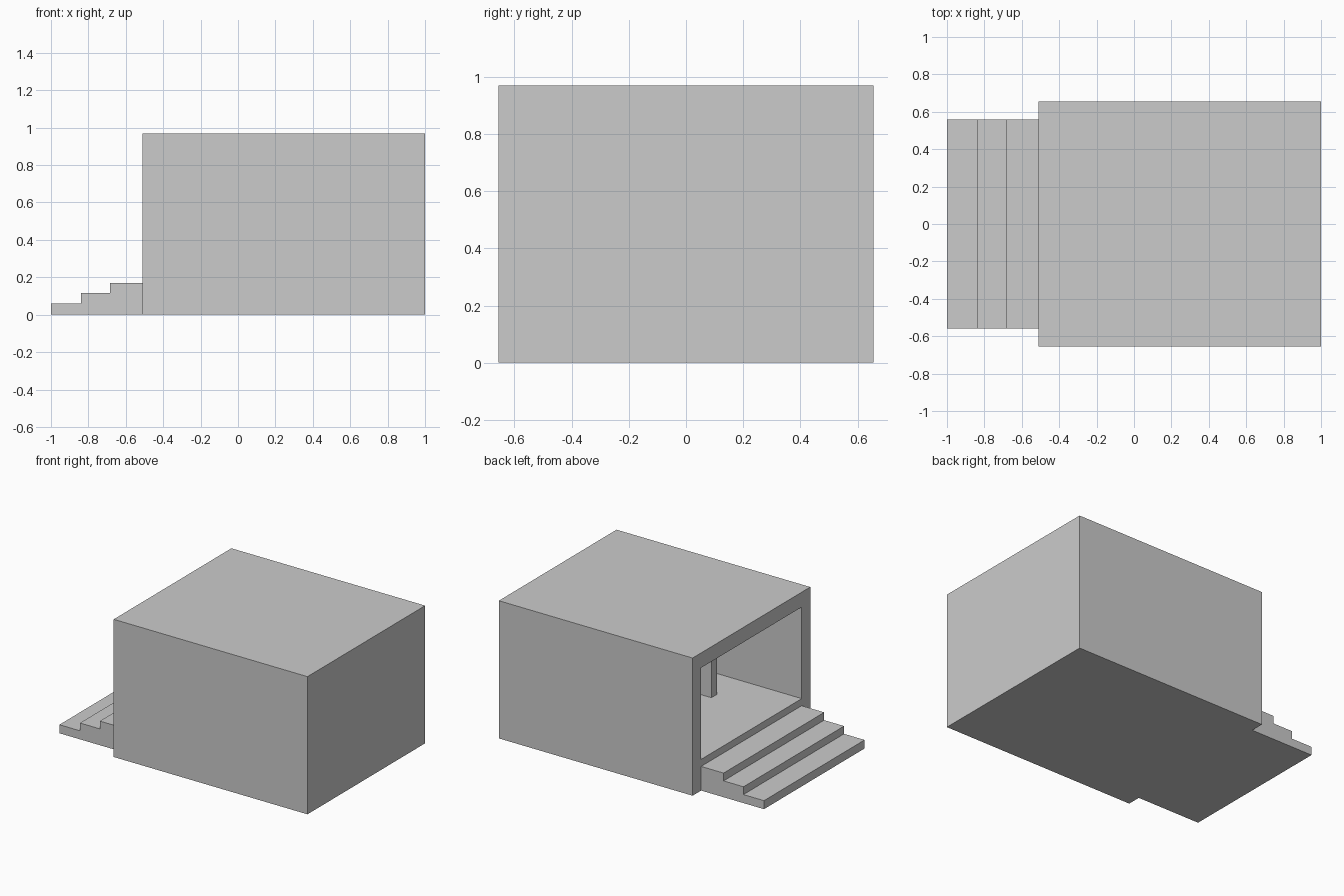
import bpy
import bmesh
from mathutils import Vector

if "Cube" in bpy.data.objects:
    bpy.data.objects.remove(bpy.data.objects["Cube"])


def box(bm, lo, hi):
    """Add an axis-aligned box and return its vertices."""
    lo, hi = Vector(lo), Vector(hi)
    verts = bmesh.ops.create_cube(bm, size=1)["verts"]
    for v in verts:
        v.co = (lo + hi) / 2 + v.co * (hi - lo)
    return verts


def finish(bm, name):
    bmesh.ops.recalc_face_normals(bm, faces=bm.faces)
    mesh = bpy.data.meshes.new(name)
    bm.to_mesh(mesh)
    bm.free()
    obj = bpy.data.objects.new(name, mesh)
    bpy.context.collection.objects.link(obj)
    return obj


def extrude_profile(name, points, y0, y1):
    """Sweep an x-z outline from y0 to y1."""
    bm = bmesh.new()
    face = bm.faces.new([bm.verts.new((x, y0, z)) for x, z in points])
    new = bmesh.ops.extrude_face_region(bm, geom=[face])["geom"]
    bmesh.ops.translate(bm, vec=(0, y1 - y0, 0),
                        verts=[g for g in new if isinstance(g, bmesh.types.BMVert)])
    return finish(bm, name)


FRONT_X, BACK_X = -0.51, 1.0
HALF_Y, INNER_Y = 0.655, 0.56
HEIGHT, CEILING, FLOOR = 0.97, 0.865, 0.22

# Hollow building: inset the entrance face, then push it inward as the room
bm = bmesh.new()
box(bm, (FRONT_X, -HALF_Y, 0), (BACK_X, HALF_Y, HEIGHT))
entrance = min(bm.faces, key=lambda f: f.calc_center_median().x)
bmesh.ops.inset_region(bm, faces=[entrance], thickness=0.05)
for v in entrance.verts:
    v.co.y = INNER_Y if v.co.y > 0 else -INNER_Y
    v.co.z = CEILING if v.co.z > HEIGHT / 2 else FLOOR
room = bmesh.ops.extrude_discrete_faces(bm, faces=[entrance])["faces"][0]
for v in room.verts:
    v.co.x = BACK_X - 0.095
finish(bm, "building_shell")

# Entrance steps
extrude_profile("entrance_steps", [
    (-1, 0), (FRONT_X, 0), (FRONT_X, 0.17), (-0.685, 0.17),
    (-0.685, 0.115), (-0.84, 0.115), (-0.84, 0.06), (-1, 0.06)],
    -INNER_Y, INNER_Y)

# Interior partition walls, one each side of the centre line
for side, label in ((-1, "front"), (1, "back")):
    bm = bmesh.new()
    y = sorted((side * 0.24, side * 0.30))
    box(bm, (-0.03, y[0], FLOOR), (BACK_X - 0.095, y[1], CEILING))
    finish(bm, label + "_partition_wall")
